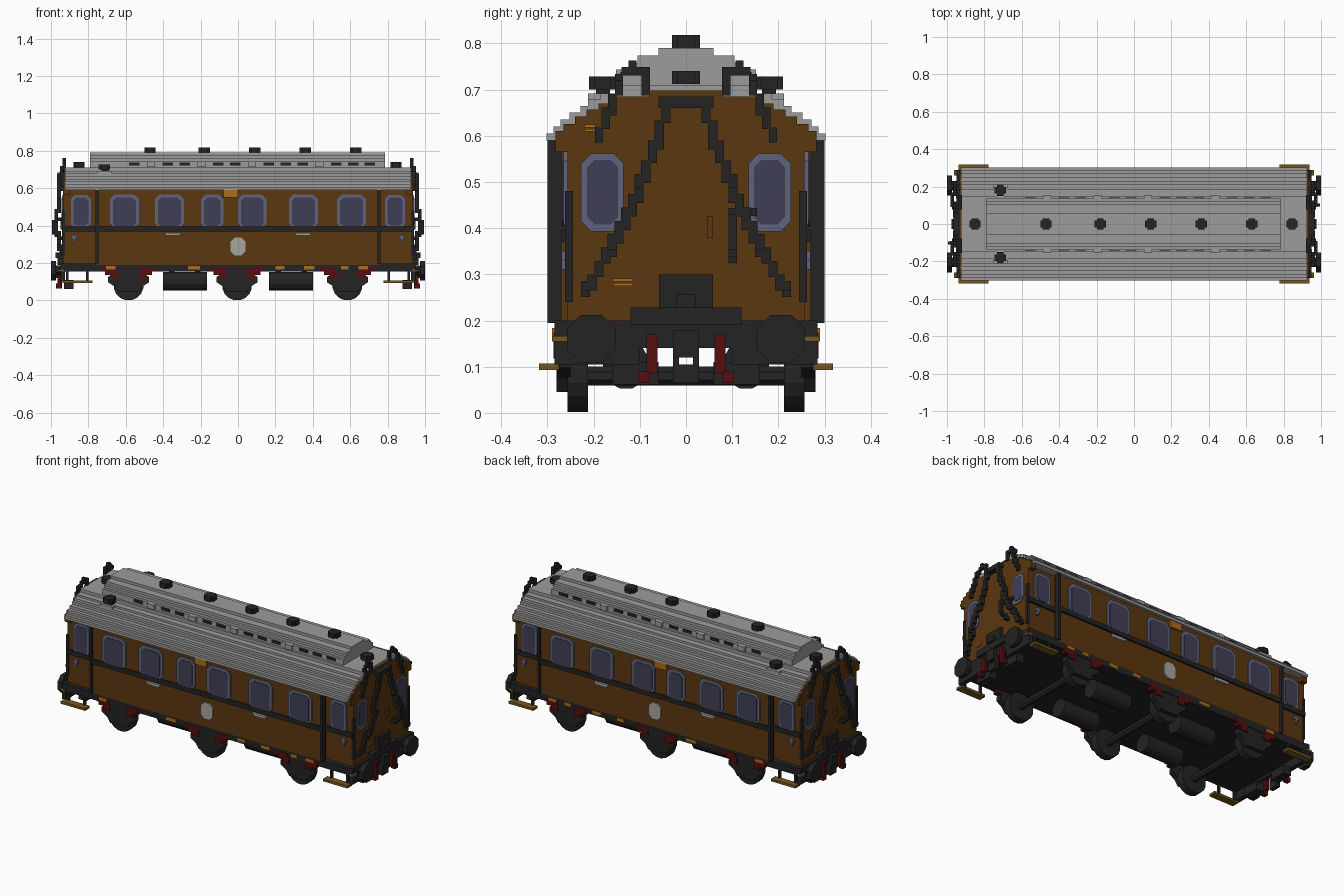
import bpy, bmesh, math

if "Cube" in bpy.data.objects:
    bpy.data.objects.remove(bpy.data.objects["Cube"], do_unlink=True)


def material(name, r, g, b):
    """Flat material from sRGB 0-255 values."""
    lin = [((c / 255 + 0.055) / 1.055) ** 2.4 for c in (r, g, b)] + [1.0]
    m = bpy.data.materials.new(name)
    m.use_nodes = True
    m.diffuse_color = lin
    m.node_tree.nodes["Principled BSDF"].inputs["Base Color"].default_value = lin
    return m


BROWN = material("brown", 91, 55, 15)
BLACK = material("black", 35, 35, 35)
GREY = material("roof grey", 156, 156, 156)
PALE = material("pale grey", 165, 165, 160)
FRAME = material("window frame blue grey", 95, 100, 124)
GLASS = material("dark glass", 64, 62, 86)
ORANGE = material("orange", 172, 108, 26)
GOLD = material("dull gold", 116, 86, 32)
RED = material("dark red", 84, 14, 16)


def finish(name, bm, mat, mirror=""):
    bmesh.ops.recalc_face_normals(bm, faces=bm.faces)
    me = bpy.data.meshes.new(name)
    bm.to_mesh(me)
    bm.free()
    me.materials.append(mat)
    ob = bpy.data.objects.new(name, me)
    bpy.context.collection.objects.link(ob)
    if mirror:
        mod = ob.modifiers.new("Mirror", 'MIRROR')
        mod.use_axis = ("x" in mirror, "y" in mirror, False)
        mod.use_mirror_merge = False
    return ob


def boxes(name, mat, items, mirror=""):
    """Boxes given as (x0, x1, y0, y1, z0, z1)."""
    bm = bmesh.new()
    for x0, x1, y0, y1, z0, z1 in items:
        vs = bmesh.ops.create_cube(bm, size=1)["verts"]
        for v in vs:
            v.co = ((x0 + x1) / 2 + v.co.x * (x1 - x0), (y0 + y1) / 2 + v.co.y * (y1 - y0),
                    (z0 + z1) / 2 + v.co.z * (z1 - z0))
    return finish(name, bm, mat, mirror)


def prisms(name, mat, outlines, axis, a, b, mirror=""):
    """Outlines (u, z) extruded from a to b along x or y."""
    bm = bmesh.new()
    for pts in outlines:
        def ring(d):
            return [bm.verts.new((d, u, z) if axis == "x" else (u, d, z)) for u, z in pts]
        lo, hi = ring(a), ring(b)
        bm.faces.new(lo)
        bm.faces.new(hi)
        for i in range(len(pts)):
            j = (i + 1) % len(pts)
            bm.faces.new((lo[i], lo[j], hi[j], hi[i]))
    return finish(name, bm, mat, mirror)


def octagon(u0, u1, z0, z1, c):
    return [(u0 + c, z0), (u1 - c, z0), (u1, z0 + c), (u1, z1 - c),
            (u1 - c, z1), (u0 + c, z1), (u0, z1 - c), (u0, z0 + c)]


def circle(u, z, r, n=16):
    return [(u + r * math.cos((i + .5) * 2 * math.pi / n), z + r * math.sin((i + .5) * 2 * math.pi / n))
            for i in range(n)]


def stepped(steps, base):
    """Symmetric staircase outline from (half width, top z) steps, widest first."""
    right, z = [], base
    for w, top in steps:
        right += [(w, z), (w, top)]
        z = top
    return right + [(-u, v) for u, v in reversed(right)]


def brick_line(name, mat, path, h, mirror=""):
    """Chain of little cubes along a path, snapped to a grid."""
    g, cells = 0.0145, set()
    for p, q in zip(path, path[1:]):
        n = max(1, int(math.dist(p, q) / 0.007))
        for i in range(n + 1):
            cells.add(tuple(round((s + (t - s) * i / n) / g) for s, t in zip(p, q)))
    items = [(x * g - h, x * g + h, y * g - h, y * g + h, z * g - h, z * g + h) for x, y, z in sorted(cells)]
    return boxes(name, mat, items, mirror)


# Body shell, narrower vestibules and end walls
boxes("body", BROWN, [(-.755, .755, -.285, .285, .19, .6)])
boxes("vestibules", BROWN, [(.75, .925, -.257, .257, .19, .6)], "x")
prisms("end_wall", BROWN, [stepped([(.257, .565), (.283, .61), (.265, .625), (.24, .642), (.215, .657),
                                    (.19, .67), (.155, .685), (.08, .698)], .2)], "x", .90, .935, "x")

# Black trim
boxes("waist_band", BLACK, [(-.755, .755, .28, .296, .37, .397)], "y")
boxes("vestibule_band", BLACK, [(.755, .935, .25, .27, .37, .397)], "xy")
boxes("door_pillar", BLACK, [(.747, .762, .27, .30, .195, .592)], "xy")
boxes("sill", BLACK, [(-.94, .94, -.285, .285, .155, .197)])
boxes("corner_post", BLACK, [(.925, .94, .245, .262, .24, .48)], "xy")

# Roof, clerestory and end lamps board
prisms("roof", GREY, [stepped([(.302, .605), (.287, .62), (.272, .635), (.252, .65), (.228, .665),
                               (.212, .68), (.185, .692), (.15, .71)], .59)], "x", -.925, .925)
prisms("clerestory", GREY, [stepped([(.137, .742), (.122, .758), (.105, .774), (.06, .79)], .70)],
       "x", -.79, .785)
slots = [-.555 + .09 * i for i in range(15)]
lights = (1, 4, 7, 11)
boxes("clerestory_vents", BLACK, [(x - .028, x + .028, .13, .142, .721, .738)
                                  for i, x in enumerate(slots) if i not in lights], "y")
boxes("clerestory_hatches", GREY, [(slots[i] - .022, slots[i] + .022, .13, .152, .715, .743)
                                   for i in lights], "y")


def ventilator(x, y, z):
    return [(x - .03, x + .03, y - .018, y + .018, z, z + .028),
            (x - .018, x + .018, y - .03, y + .03, z, z + .028)]


boxes("roof_ventilators", BLACK, sum([ventilator(x, 0, .79) for x in (-.47, -.18, .09, .36, .63)], [])
      + sum([ventilator(x, 0, .712) for x in (-.85, .845)], []))
boxes("side_ventilators", BLACK, ventilator(-.715, .18, .70) + [(-.73, -.69, .165, .195, .67, .72)], "y")
boxes("side_ventilator_base", GREY, [(-.755, -.675, .15, .212, .67, .692)], "y")

# Side windows: frame plate with a pane on top
side = [(-.685, -.53), (-.445, -.29), (-.197, -.078), (0, .153), (.272, .427), (.53, .685)]
prisms("side_window_frames", FRAME, [octagon(a, b, .388, .567, .025) for a, b in side], "y", .28, .292, "y")
prisms("side_window_panes", GLASS, [octagon(a + .016, b - .016, .394, .55, .018) for a, b in side],
       "y", .285, .295, "y")
prisms("door_window_frame", FRAME, [octagon(.787, .893, .388, .565, .02)], "y", .25, .265, "xy")
prisms("door_window_pane", GLASS, [octagon(.8, .88, .402, .55, .015)], "y", .26, .268, "xy")
boxes("door_handle", FRAME, [(.86, .89, .25, .27, .33, .35), (.868, .882, .25, .27, .31, .33)], "xy")
prisms("end_window_frame", FRAME, [octagon(.135, .227, .393, .562, .022)], "x", .93, .94, "xy")
prisms("end_window_pane", GLASS, [octagon(.147, .214, .408, .548, .016)], "x", .935, .943, "xy")

# Side plates, emblem and destination board
prisms("emblem", PALE, [octagon(-.04, .04, .24, .337, .022)], "y", .28, .293, "y")
prisms("side_plates", PALE, [[(a, .362), (a + .012, .347), (a + .082, .347), (a + .094, .362)]
                             for a in (-.395, .3)], "y", .28, .298, "y")
boxes("destination_board", ORANGE, [(-.077, 0, .28, .297, .55, .597)], "y")
boxes("sill_labels", ORANGE, [(x - w, x + w, .28, .29, .166, .184) for x, w in
                              ((-.68, .025), (-.235, .033), (.225, .024), (.38, .028), (.57, .02), (.67, .025))], "y")

# End details, turned half round for the other end
for s, end in ((1, "left"), (-1, "right")):
    def turn(items):
        return [(min(s * a, s * b), max(s * a, s * b), min(s * c, s * d), max(s * c, s * d), e, f)
                for a, b, c, d, e, f in items]
    boxes(end + "_end_stripes", ORANGE, turn([(.93, .939, -.158, -.115, z, z + .006) for z in (.275, .285)]
                                             + [(.93, .939, -.22, -.196, z, z + .006) for z in (.609, .618)]), "")
    boxes(end + "_end_door_handle", BROWN, turn([(.93, .948, .046, .059, .38, .425)]))
    brick_line(end + "_hand_rail", BLACK, [(s * x, s * y, z) for x, y, z in
               ((.945, .1, .33), (.98, .1, .36), (.99, .1, .41), (.965, .1, .435), (.94, .14, .435))], .009)

# Diagonal end braces and roof grab hooks
brick_line("end_brace", BLACK, [(.95, .04, .67), (.95, .067, .58), (.962, .1, .49), (.975, .125, .43),
                                (.96, .17, .34), (.948, .222, .26)], .01, "xy")
brick_line("roof_hook", BLACK, [(.935, .085, .69), (.935, .09, .735), (.935, .12, .75), (.935, .145, .725),
                                (.94, .155, .68), (.945, .19, .595)], .009, "xy")
boxes("end_lintel", BLACK, [(.925, .965, -.06, .06, .66, .685)], "x")

# End platform, headstock, buffers, coupler and hoses
boxes("end_platform", BLACK, [(.93, .955, -.058, .058, .2, .3), (.93, .965, -.12, .12, .19, .228),
                              (.955, .975, -.022, .022, .228, .257)], "x")
boxes("headstock", BLACK, [(.925, .95, -.285, .285, .14, .2)], "x")
boxes("headstock_ends", BLACK, [(.925, .95, .1, .285, .105, .145), (.88, .93, .06, .16, .062, .11)], "xy")
prisms("buffer_stem", BLACK, [circle(.205, .16, .028, 8)], "x", .94, .985, "xy")
prisms("buffer_head", BLACK, [octagon(.152, .258, .108, .212, .03)], "x", .972, 1.0, "xy")
boxes("coupler", BLACK, [(.94, .975, -.028, .028, .12, .18), (.94, .965, .015, .028, .09, .12),
                         (.94, .965, -.028, -.015, .09, .12), (.94, .965, -.028, .028, .065, .105)], "x")
boxes("brake_hose", RED, [(.945, .965, .062, .086, .085, .17), (.945, .972, .078, .104, .065, .09)], "xy")

# Steps at the four doors
boxes("door_step", GOLD, [(.777, .937, .275, .318, .093, .107), (.93, .962, .258, .29, .155, .167)], "xy")
boxes("step_hangers", BLACK, [(x, x + .014, .272, .285, .1, .16) for x in (.8, .905)], "xy")

# Running gear
axles = (-.585, -.005, .585)
prisms("wheels", BLACK, [circle(x, .08, .08) for x in axles], "y", .212, .257, "y")
prisms("axles", BLACK, [circle(x, .08, .022, 8) for x in axles], "y", -.22, .22)
prisms("springs", BLACK, [[(x - .055, .045), (x + .055, .045), (x + .075, .075), (x + .11, .098), (x + .11, .125),
                           (x + .06, .16), (x - .06, .16), (x - .11, .125), (x - .11, .098), (x - .075, .075)]
                          for x in axles], "y", .25, .28, "y")
boxes("spring_brackets", RED, [(x + d - w, x + d + w, .255, .287, z, z + .02) for x in axles
                               for d, w, z in ((-.09, .035, .137), (.09, .035, .137), (-.075, .022, .118),
                                               (.075, .022, .118), (-.1, .04, .154), (.1, .04, .154))], "y")
prisms("tanks", BLACK, [circle(.13, .103, .052, 12)], "x", .167, .402, "xy")
boxes("tank_hangers", BLACK, [(x, x + .03, .11, .15, .1, .16) for x in (.2, .34)], "xy")
